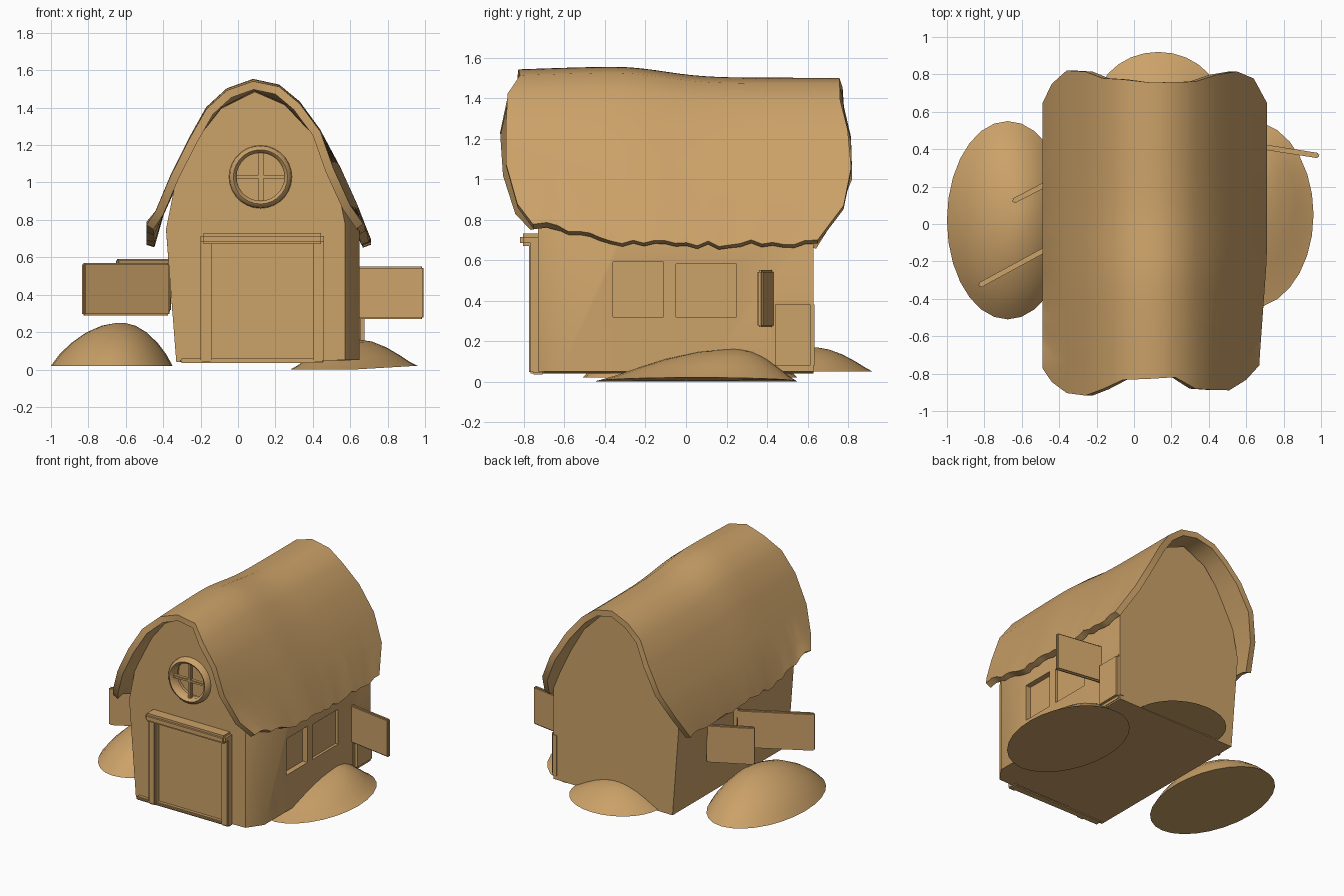
import bpy, bmesh, math, random
from mathutils import Vector

if "Cube" in bpy.data.objects:
    bpy.data.objects.remove(bpy.data.objects["Cube"])

random.seed(4)
tan = bpy.data.materials.new("straw_tan")
tan.diffuse_color = (0.60, 0.36, 0.14, 1)
tan.use_nodes = True
tan.node_tree.nodes["Principled BSDF"].inputs["Base Color"].default_value = tan.diffuse_color


def make(name, bm, angle=50, recalc=True):
    if recalc:
        bmesh.ops.recalc_face_normals(bm, faces=bm.faces[:])
    mesh = bpy.data.meshes.new(name)
    bm.to_mesh(mesh)
    bm.free()
    mesh.materials.append(tan)
    ob = bpy.data.objects.new(name, mesh)
    bpy.context.collection.objects.link(ob)
    shade(ob, angle)
    return ob


def shade(ob, angle=50):
    bpy.ops.object.select_all(action='DESELECT')
    ob.select_set(True)
    bpy.context.view_layer.objects.active = ob
    bpy.ops.object.shade_smooth_by_angle(angle=math.radians(angle))


def apply(ob, mod):
    bpy.context.view_layer.objects.active = ob
    bpy.ops.object.modifier_apply(modifier=mod.name)


def box(name, lo, hi, turn=0, bevel=0.008):
    bm = bmesh.new()
    bmesh.ops.create_cube(bm, size=1)
    lo, hi = Vector(lo), Vector(hi)
    for v in bm.verts:
        v.co = Vector(a * b for a, b in zip(v.co, hi - lo))
    if bevel:
        bmesh.ops.bevel(bm, geom=bm.edges[:], offset=bevel, segments=2, affect='EDGES')
    ob = make(name, bm, 40)
    ob.location = (lo + hi) / 2
    ob.rotation_euler.z = turn
    return ob


def loft(rows, closed):
    """Skin a list of equal-length point rows; closed rows get end caps."""
    bm = bmesh.new()
    grid = [[bm.verts.new(p) for p in row] for row in rows]
    n = len(rows[0])
    for a, b in zip(grid, grid[1:]):
        for i in range(n if closed else n - 1):
            k = (i + 1) % n
            bm.faces.new((a[i], a[k], b[k], b[i]))
    if closed:
        bm.faces.new(grid[0])
        bm.faces.new(grid[-1])
    return bm


def sag(y, z):
    """Wavy ridge: highest near the front third, lowest behind the middle."""
    dip = -0.02 - 0.03 * math.tanh((y + 0.1) * 5) - 0.035 * max(0, -0.3 - y)
    return z + max(0, (z - 0.7) / 0.85) * dip


# Barn body: gabled section with a softened front right corner
section = [(-.33, .04), (-.385, .75), (-.335, 1.0), (-.2, 1.26), (-.09, 1.40), (.09, 1.49),
           (.25, 1.42), (.40, 1.26), (.53, 1.02), (.65, .78), (.65, .05)]
rows = []
for y in (-0.73, -0.62, -0.3, 0.1, 0.63):
    rows.append([(min(x, 0.52 + (x - 0.52) * 0.4) if y < -0.7 else x, y, sag(y, z))
                 for x, z in section])
body = make("barn_body", loft(rows, True))


def cut(cutter):
    m = body.modifiers.new("cut", 'BOOLEAN')
    m.object = cutter
    m.solver = 'EXACT'
    apply(body, m)
    bpy.data.objects.remove(cutter)


# Window recesses: two on the right, one on the left, one round in the gable
cut(box("cutter", (.61, -.36, .32), (.8, -.11, .59), bevel=0))
cut(box("cutter", (.63, -.05, .32), (.8, .25, .58), bevel=0))
cut(box("cutter", (-.6, -.08, .31), (-.335, .25, .58), bevel=0))
bm = bmesh.new()
bmesh.ops.create_cone(bm, cap_ends=True, segments=24, radius1=.14, radius2=.14, depth=.2)
disc = make("cutter", bm)
disc.location, disc.rotation_euler.x = (.12, -.77, 1.03), math.pi / 2
bpy.context.view_layer.update()
cut(disc)
shade(body)

# Thatched roof: sagging shell with ragged eaves
profile = [(-.49, .68), (-.44, .85), (-.36, 1.04), (-.26, 1.24), (-.17, 1.40), (-.06, 1.50),
           (.08, 1.55), (.22, 1.52), (.33, 1.43), (.44, 1.28), (.55, 1.08), (.64, .88), (.71, .68)]
front = [-.76, -.84, -.89, -.90, -.88, -.85, -.84, -.83, -.87, -.89, -.88, -.82, -.74]
back = [.66, .76, .81, .81, .79, .78, .77, .76, .78, .79, .80, .76, .64]
rows, steps = [], 26
for j in range(steps + 1):
    s, row = j / steps, []
    for i, (x, z) in enumerate(profile):
        y = front[i] + (back[i] - front[i]) * s
        if j in (0, steps):
            y += random.uniform(-.02, .02)
        if i in (0, len(profile) - 1):
            z += random.uniform(-.015, .02) + max(0, .3 - s) * .35
        if i > 9:
            x -= max(0, .4 - s) * .1
        row.append((x, y, sag(y, z)))
    rows.append(row)
roof = make("thatched_roof", loft(rows, False), recalc=False)
m = roof.modifiers.new("thickness", 'SOLIDIFY')
m.thickness, m.offset = 0.045, -1
apply(roof, m)
shade(roof)

# Door frame
for side, x in (("left", -.17), ("right", .43)):
    box("door_post_" + side, (x - .03, -.775, .04), (x + .03, -.70, .70))
box("door_lintel", (-.20, -.82, .67), (.46, -.70, .73), bevel=.015)
box("door_sill", (-.31, -.76, .035), (.46, -.70, .06))

# Round window frame and glazing bars
ring, n = [], 28
for k in range(n + 1):
    a = 2 * math.pi * k / n
    ring.append([(.12 + r * math.cos(a), y, 1.03 + r * math.sin(a))
                 for r, y in ((.128, -.70), (.128, -.755), (.145, -.77), (.165, -.755), (.172, -.70))])
bm = loft(ring, False)
bmesh.ops.remove_doubles(bm, verts=bm.verts[:], dist=1e-4)
make("round_window_frame", bm)
box("window_bar_upright", (.11, -.75, .89), (.135, -.72, 1.17), bevel=.004)
box("window_bar_cross", (-.02, -.75, 1.02), (.26, -.72, 1.04), bevel=.004)


# Open shutters: upright boards between two plan points
def shutter(name, a, b, z0, z1):
    dx, dy = b[0] - a[0], b[1] - a[1]
    cx, cy, half = (a[0] + b[0]) / 2, (a[1] + b[1]) / 2, math.hypot(dx, dy) / 2
    box(name, (cx - half, cy - .014, z0), (cx + half, cy + .014, z1), math.atan2(dy, dx))


shutter("shutter_left_front", (-.37, -.08), (-.83, -.33), .29, .57)
shutter("shutter_left_back", (-.36, .27), (-.65, .12), .31, .59)
shutter("shutter_right", (.64, .42), (.99, .365), .27, .55)

# Bulging panel on the right wall behind the shutter
box("wall_bulge", (.60, .42, .06), (.675, .635, .40), bevel=.02)


# Low mounds around the barn; the peak can shift and the base can tilt along x
def mound(name, cx, cy, rx, ry, z0, h, shift=(0, 0), power=1.0, tilt=0):
    n, rows = 28, []
    for r in (1, .88, .72, .5, .28, .08):
        row = []
        for k in range(n):
            c, s = math.cos(2 * math.pi * k / n) * r, math.sin(2 * math.pi * k / n) * r
            row.append((cx + shift[0] * (1 - r) + rx * c, cy + shift[1] * (1 - r) + ry * s,
                        z0 + h * (1 - r * r) ** power + tilt * max(0, c)))
        rows.append(row)
    make(name, loft(rows, True))


mound("mound_left", -.675, .02, .325, .53, .02, .23, (.05, 0), .9)
mound("mound_right", .62, .05, .34, .50, .0, .16, (0, .2), 1.3, .02)
mound("mound_back", .13, .62, .34, .30, .05, .12, (0, 0), 1.2)
